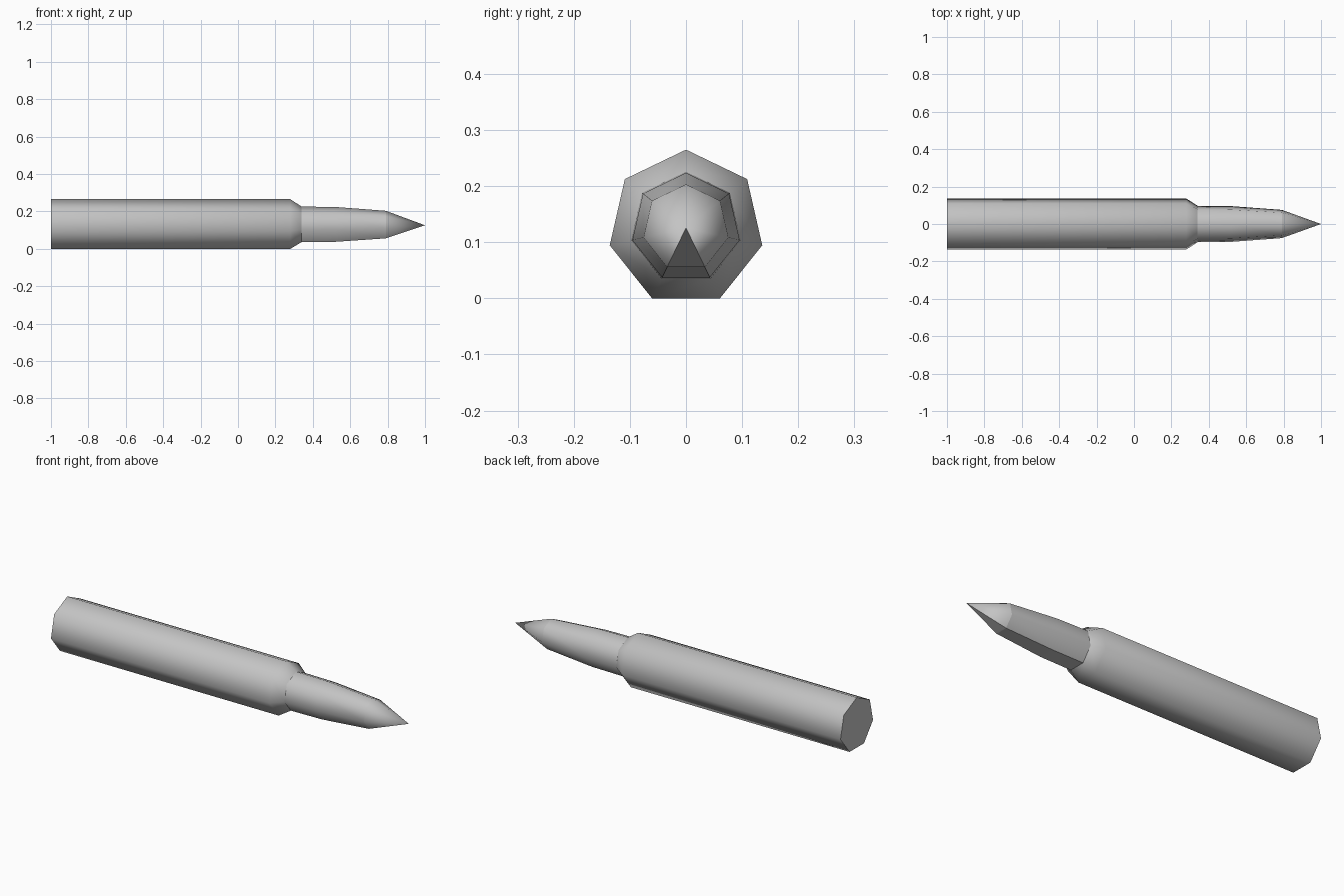
import bpy, bmesh, math

cube = bpy.data.objects.get("Cube")
if cube:
    bpy.data.objects.remove(cube, do_unlink=True)

SIDES = 7
RADIUS = 0.1394
CENTRE_Z = RADIUS * math.cos(math.pi / SIDES)

# Single plain metal colour
metal = bpy.data.materials.new("plain grey metal")
metal.use_nodes = True
grey = (0.55, 0.55, 0.55, 1.0)
metal.diffuse_color = grey
metal.node_tree.nodes["Principled BSDF"].inputs["Base Color"].default_value = grey


def lathe(name, profile, cap_start=False, tip_x=None):
    """Seven-sided part along x from (x, radius) stations, one corner pointing up."""
    bm = bmesh.new()
    rings = []
    for x, r in profile:
        ring = []
        for i in range(SIDES):
            a = 2 * math.pi * i / SIDES
            ring.append(bm.verts.new((x, -r * math.sin(a), CENTRE_Z + r * math.cos(a))))
        rings.append(ring)
    for a, b in zip(rings, rings[1:]):
        for i in range(SIDES):
            j = (i + 1) % SIDES
            bm.faces.new((a[i], a[j], b[j], b[i]))
    if tip_x is not None:
        tip = bm.verts.new((tip_x, 0, CENTRE_Z))
        for i in range(SIDES):
            bm.faces.new((rings[-1][i], rings[-1][(i + 1) % SIDES], tip))
    if cap_start:
        cap = bm.faces.new(rings[0])
        for e in cap.edges:
            e.smooth = False
    bmesh.ops.recalc_face_normals(bm, faces=bm.faces)
    # Open shells need their outward direction checked
    bm.faces.ensure_lookup_table()
    side = bm.faces[0]
    c = side.calc_center_median()
    if side.normal.y * c.y + side.normal.z * (c.z - CENTRE_Z) < 0:
        bmesh.ops.reverse_faces(bm, faces=bm.faces)
    for f in bm.faces:
        f.smooth = True
    mesh = bpy.data.meshes.new(name)
    bm.to_mesh(mesh)
    bm.free()
    mesh.materials.append(metal)
    obj = bpy.data.objects.new(name, mesh)
    bpy.context.collection.objects.link(obj)
    return obj


def sharpen_underside(obj):
    """Keep the flat bottom facet crisp against its smooth neighbours."""
    bm = bmesh.new()
    bm.from_mesh(obj.data)
    for f in bm.faces:
        if abs(f.normal.y) < 0.01 and f.normal.z < -0.5:
            for e in f.edges:
                e.smooth = False
    bm.to_mesh(obj.data)
    bm.free()


# Long case with a closed base and sloping shoulder
lathe("case", [(-1.0, RADIUS), (0.28, RADIUS), (0.34, 0.1)], cap_start=True)

# Tapering neck, then the pointed tip
neck = lathe("neck", [(0.34, 0.1), (0.52, 0.098), (0.79, 0.0775)])
point = lathe("point", [(0.79, 0.0775)], tip_x=1.0)
sharpen_underside(neck)
sharpen_underside(point)
